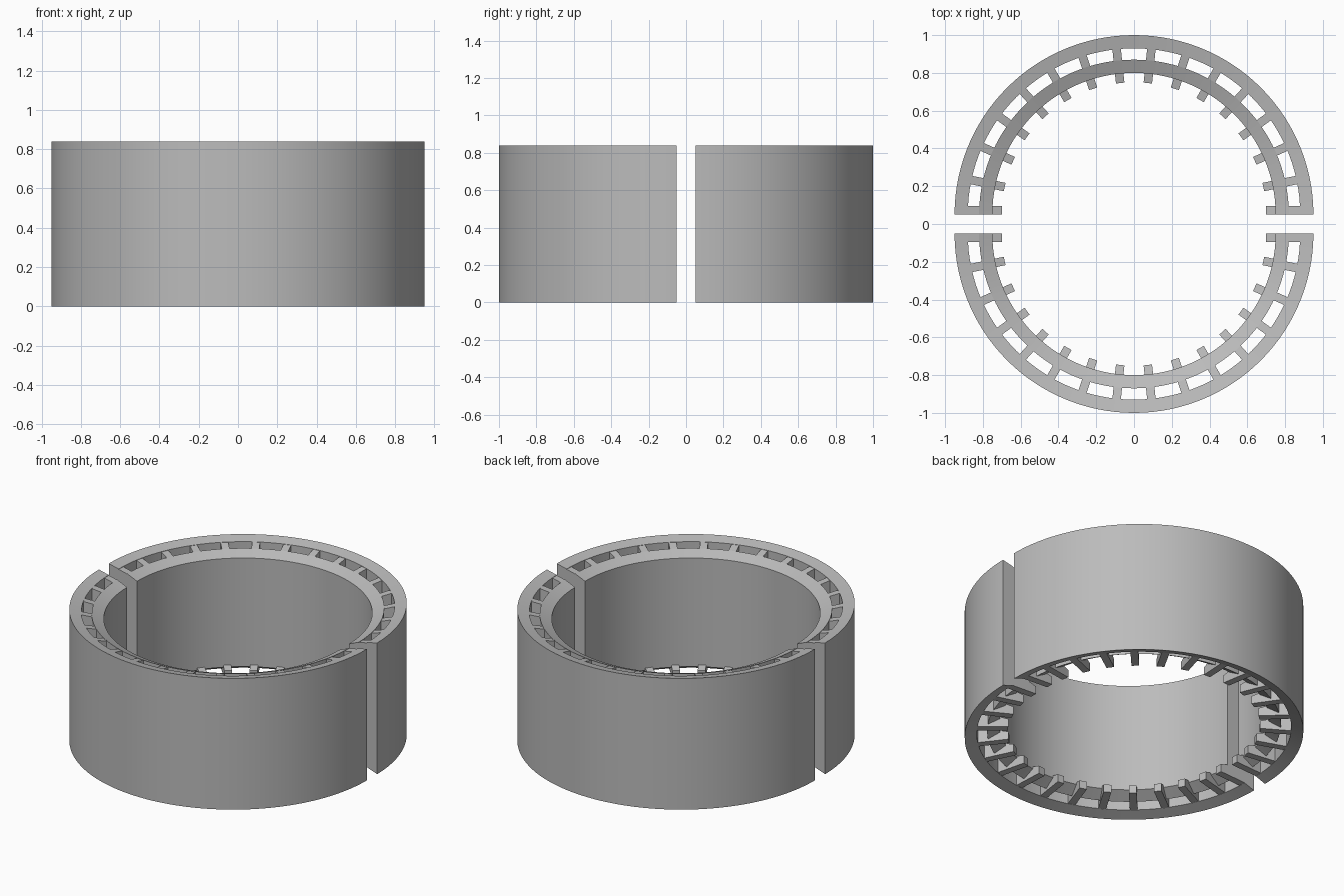
import bpy, bmesh, math
from mathutils import Matrix

cube = bpy.data.objects.get("Cube")
if cube:
    bpy.data.objects.remove(cube, do_unlink=True)

GAP = 0.05          # each half is moved this far from the middle
STEPS = 60          # segments per half turn
RIB_WIDTH = 0.045
BAYS = 15           # slots per half

grey = bpy.data.materials.new("plain_grey")
grey.use_nodes = True
grey.diffuse_color = (0.5, 0.5, 0.5, 1)
grey.node_tree.nodes["Principled BSDF"].inputs["Base Color"].default_value = (0.5, 0.5, 0.5, 1)

# Radius and height outlines; both rims slope in towards the middle
OUTER_WALL = [(0.95, 0), (0.95, 0.84), (0.88, 0.824), (0.88, 0.025)]
INNER_WALL = [(0.82, 0.045), (0.82, 0.81), (0.75, 0.78), (0.75, 0.085)]
RIB = [(0.885, 0.026), (0.70, 0.035), (0.70, 0.085), (0.76, 0.1),
       (0.76, 0.782), (0.82, 0.808), (0.885, 0.823)]


def loft(bm, rings):
    """Join equal rings of points into a closed solid."""
    rows = [[bm.verts.new(p) for p in ring] for ring in rings]
    n = len(rows[0])
    for a, b in zip(rows, rows[1:]):
        for i in range(n):
            j = (i + 1) % n
            bm.faces.new((a[i], a[j], b[j], b[i]))
    bm.faces.new(rows[0][::-1])
    bm.faces.new(rows[-1])


def half_turn(bm, outline):
    angles = [math.pi * i / STEPS for i in range(STEPS + 1)]
    loft(bm, [[(r * math.cos(a), r * math.sin(a), z) for r, z in outline] for a in angles])


def ribs(bm, outline):
    for i in range(BAYS + 1):
        turn = Matrix.Rotation(math.pi * i / BAYS, 3, 'Z')
        # the end ribs sit flush with the cut
        shift = RIB_WIDTH / 2 * ((i == 0) - (i == BAYS))
        sides = [shift - RIB_WIDTH / 2, shift + RIB_WIDTH / 2]
        loft(bm, [[turn @ Matrix.Identity(3).col[0] * r + turn @ Matrix.Identity(3).col[1] * s
                   + Matrix.Identity(3).col[2] * z for r, z in outline] for s in sides])


def part(name, build, outline, side):
    bm = bmesh.new()
    build(bm, outline)
    bmesh.ops.rotate(bm, verts=bm.verts, cent=(0, 0, 0),
                     matrix=Matrix.Rotation(0 if side > 0 else math.pi, 3, 'Z'))
    bmesh.ops.translate(bm, verts=bm.verts, vec=(0, GAP * side, 0))
    bmesh.ops.recalc_face_normals(bm, faces=bm.faces)
    mesh = bpy.data.meshes.new(name)
    bm.to_mesh(mesh)
    bm.free()
    mesh.materials.append(grey)
    obj = bpy.data.objects.new(name, mesh)
    bpy.context.collection.objects.link(obj)
    bpy.ops.object.select_all(action='DESELECT')
    obj.select_set(True)
    bpy.context.view_layer.objects.active = obj
    bpy.ops.object.shade_smooth_by_angle(angle=math.radians(8))


# Two facing half rings, each a double wall joined by toothed ribs
for label, side in (("back", 1), ("front", -1)):
    part(label + "_outer_wall", half_turn, OUTER_WALL, side)
    part(label + "_inner_wall", half_turn, INNER_WALL, side)
    part(label + "_ribs", ribs, RIB, side)
